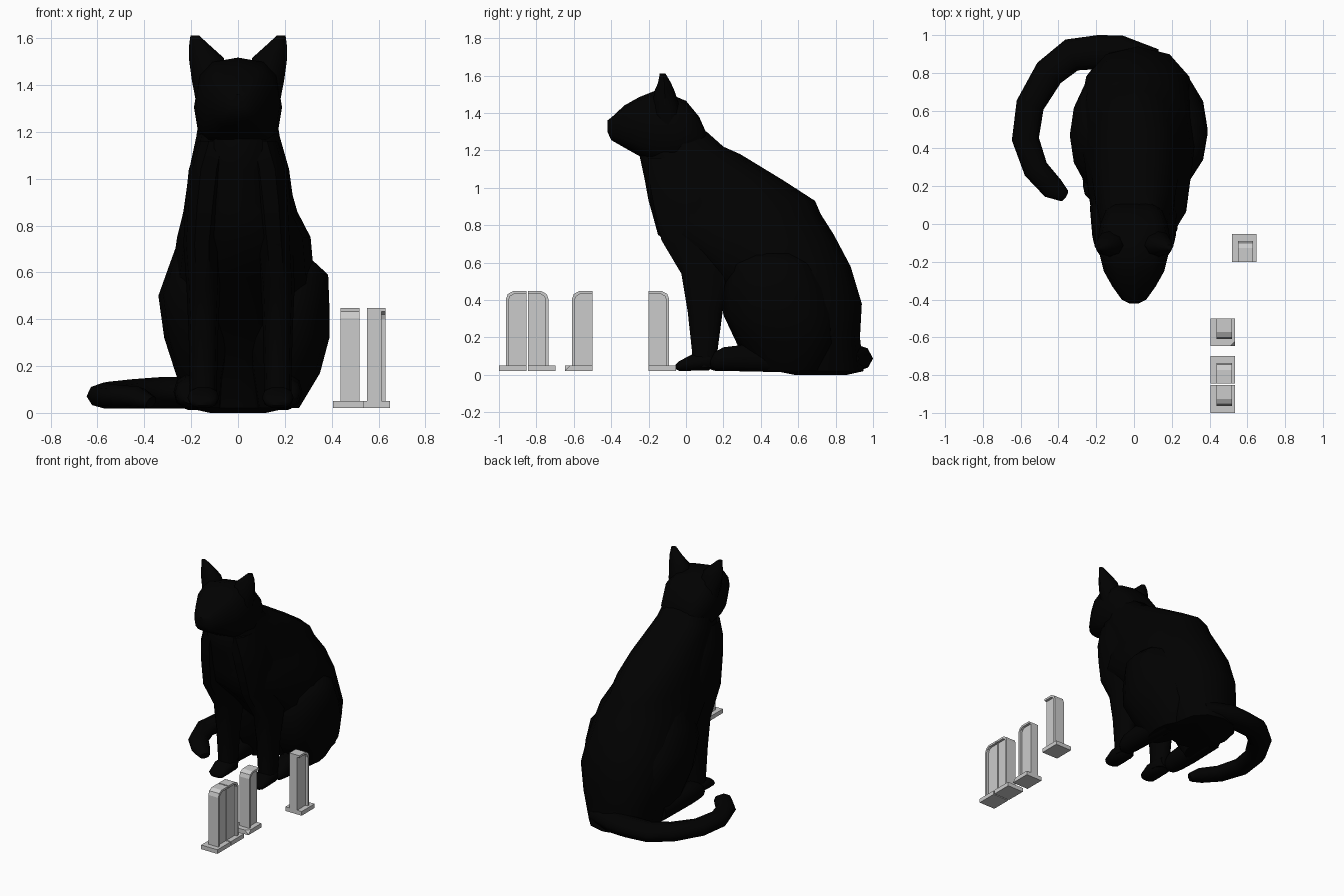
import bpy, bmesh, math

black = bpy.data.materials.new("black_fur")
black.diffuse_color = (0.0003, 0.0003, 0.0003, 1)


def add_mesh(name, bm, mat=None, smooth=None):
    bmesh.ops.recalc_face_normals(bm, faces=bm.faces[:])
    me = bpy.data.meshes.new(name)
    bm.to_mesh(me)
    bm.free()
    ob = bpy.data.objects.new(name, me)
    bpy.context.collection.objects.link(ob)
    if mat:
        me.materials.append(mat)
    if smooth:
        bpy.ops.object.select_all(action='DESELECT')
        ob.select_set(True)
        bpy.context.view_layer.objects.active = ob
        bpy.ops.object.shade_smooth_by_angle(angle=math.radians(smooth))
    return ob


def loft(name, rings, axis, n=12, power=0.88):
    """Rings are (position on axis, low, high, centre x, half width)."""
    bm = bmesh.new()
    loops = []
    for pos, lo, hi, cx, hw in rings:
        loop = []
        for i in range(n):
            a = 2 * math.pi * i / n
            c, s = [math.copysign(abs(v) ** power if abs(v) > 1e-6 else 0, v)
                    for v in (math.cos(a), math.sin(a))]
            x, w = cx + hw * c, (lo + hi) / 2 + (hi - lo) / 2 * s
            loop.append(bm.verts.new((x, w, pos) if axis == 'z' else (x, pos, w)))
        loops.append(loop)
    for a, b in zip(loops, loops[1:]):
        for i in range(n):
            bm.faces.new((a[i], a[(i + 1) % n], b[(i + 1) % n], b[i]))
    bm.faces.new(loops[0])
    bm.faces.new(loops[-1])
    return add_mesh(name, bm, black, 50)


def prism(name, pts, x0, x1):
    """Extrude a (y, z) outline from x0 to x1."""
    bm = bmesh.new()
    f = bm.faces.new([bm.verts.new((x0, y, z)) for y, z in pts])
    ext = bmesh.ops.extrude_face_region(bm, geom=[f])["geom"]
    for v in ext:
        if isinstance(v, bmesh.types.BMVert):
            v.co.x = x1
    return add_mesh(name, bm)


# Torso, rump to neck
loft("torso", [
    (0.00, 0.58, 0.86, 0.0, 0.12), (0.02, 0.48, 0.95, 0.0, 0.21),
    (0.20, 0.42, 0.93, 0.01, 0.27), (0.38, 0.24, 0.94, 0.02, 0.31),
    (0.58, 0.04, 0.88, 0.02, 0.305), (0.75, -0.15, 0.79, 0.025, 0.285),
    (0.86, -0.18, 0.72, 0.01, 0.243), (0.93, -0.20, 0.69, 0.005, 0.228),
    (1.04, -0.22, 0.52, 0.005, 0.213), (1.18, -0.25, 0.29, 0.0, 0.178),
    (1.22, -0.22, 0.20, 0.0, 0.172), (1.30, -0.17, 0.11, 0.0, 0.16)], 'z')

# Head, nose to nape, with a flat crown
loft("head", [
    (-0.42, 1.30, 1.36, 0, 0.025), (-0.40, 1.255, 1.375, 0, 0.065),
    (-0.33, 1.215, 1.44, 0, 0.115), (-0.25, 1.17, 1.485, 0, 0.16),
    (-0.17, 1.13, 1.517, 0, 0.18), (-0.06, 1.12, 1.49, 0, 0.188),
    (0.00, 1.14, 1.465, 0, 0.178), (0.07, 1.17, 1.38, 0, 0.15),
    (0.11, 1.20, 1.29, 0, 0.10)], 'y', power=0.72)

for side, s in (("left", -1), ("right", 1)):
    # Ears, blending down into the cheeks
    loft(side + "_ear", [
        (1.28, -0.16, -0.02, s * 0.12, 0.05), (1.42, -0.18, -0.03, s * 0.12, 0.077),
        (1.515, -0.17, -0.06, s * 0.135, 0.075),
        (1.56, -0.15, -0.08, s * 0.16, 0.05),
        (1.612, -0.14, -0.11, s * 0.185, 0.018)], 'z', n=8, power=1)
    # Front legs with shoulders, and paws
    cx = 0.17 if s > 0 else -0.148
    loft(side + "_front_leg", [
        (0.04, 0.03, 0.16, cx, 0.06), (0.12, 0.03, 0.17, cx, 0.058),
        (0.34, 0.005, 0.20, cx, 0.063), (0.54, -0.03, 0.25, cx, 0.072),
        (0.72, -0.14, 0.30, s * 0.155, 0.078), (0.90, -0.18, 0.26, s * 0.14, 0.085),
        (1.04, -0.205, 0.16, s * 0.125, 0.085),
        (1.16, -0.21, 0.08, s * 0.095, 0.075)], 'z', n=10, power=0.8)
    loft(side + "_front_paw", [
        (-0.055, 0.03, 0.055, cx, 0.035), (-0.035, 0.02, 0.075, cx, 0.058),
        (0.03, 0.02, 0.11, cx, 0.068), (0.12, 0.02, 0.12, cx, 0.065),
        (0.16, 0.05, 0.12, cx, 0.04)], 'y', n=10)
    # Hind feet
    loft(side + "_hind_foot", [
        (0.13, 0.04, 0.08, s * 0.2, 0.035), (0.155, 0.025, 0.125, s * 0.2, 0.06),
        (0.20, 0.02, 0.15, s * 0.2, 0.07), (0.32, 0.015, 0.165, s * 0.2, 0.075),
        (0.60, 0.01, 0.15, s * 0.19, 0.07)], 'y', n=10)

# Haunches, the right one set wider and higher
loft("right_haunch", [
    (0.02, 0.38, 0.72, 0.17, 0.09), (0.17, 0.28, 0.80, 0.20, 0.15),
    (0.32, 0.20, 0.80, 0.21, 0.18), (0.46, 0.20, 0.76, 0.21, 0.18),
    (0.59, 0.24, 0.68, 0.21, 0.175), (0.65, 0.30, 0.62, 0.20, 0.12)], 'z', power=1)
loft("left_haunch", [
    (0.02, 0.38, 0.72, -0.15, 0.08), (0.15, 0.28, 0.80, -0.16, 0.10),
    (0.32, 0.20, 0.82, -0.17, 0.145), (0.50, 0.18, 0.76, -0.18, 0.16),
    (0.64, 0.20, 0.64, -0.17, 0.12), (0.75, 0.26, 0.52, -0.15, 0.10)], 'z', power=1)

# Tail curling round the left side
path = [(0.10, 0.84, 0.09), (-0.08, 0.905, 0.095), (-0.19, 0.91, 0.09),
        (-0.33, 0.895, 0.088), (-0.45, 0.80, 0.082), (-0.55, 0.63, 0.075),
        (-0.575, 0.45, 0.072), (-0.52, 0.29, 0.067), (-0.43, 0.19, 0.062),
        (-0.37, 0.15, 0.035)]
curve = bpy.data.curves.new("tail", 'CURVE')
curve.dimensions = '3D'
curve.bevel_depth = 1
curve.bevel_resolution = 2
curve.use_fill_caps = True
spline = curve.splines.new('POLY')
spline.points.add(len(path) - 1)
for p, (x, y, r) in zip(spline.points, path):
    p.co = (x, y, r + 0.025, 1)
    p.radius = r
curve.materials.append(black)
tail = bpy.data.objects.new("tail", curve)
tail.scale.z = 0.76
bpy.context.collection.objects.link(tail)

# Half-arched stones: flat edge y, direction of rounded edge, slab x
OUTER = [(0.11, 0.05), (0.11, 0.405), (0.10, 0.432), (0.073, 0.447), (0, 0.447)]
INNER = [(0.095, 0.05), (0.095, 0.40), (0.087, 0.42), (0.068, 0.432), (0, 0.432)]
for i, (y, d, x, chipped) in enumerate([(-0.20, 1, 0.55, False), (-0.50, -1, 0.438, True),
                                        (-0.845, 1, 0.438, False), (-0.853, -1, 0.438, False)], 1):
    def place(pts):
        return [(y + d * p, z) for p, z in pts]
    prism(f"stone_slab_{i}", place([(0, 0.05)] + OUTER), x, x + 0.062)
    prism(f"stone_rim_{i}", place(OUTER + INNER[::-1]), x + 0.062, x + 0.08)
    base = prism(f"stone_base_{i}", place([(0, 0.02), (0.147, 0.02), (0.147, 0.05), (0, 0.05)]),
                 x - 0.032, x + 0.098)
    if chipped:
        # Broken corner on one base
        bm = bmesh.new()
        bm.from_mesh(base.data)
        corner = [v for v in bm.verts if v.co.x > x and v.co.y < y - 0.1 and v.co.z > 0.04]
        bmesh.ops.bevel(bm, geom=corner, offset=0.027, segments=1, affect='VERTICES')
        bm.to_mesh(base.data)
        bm.free()
